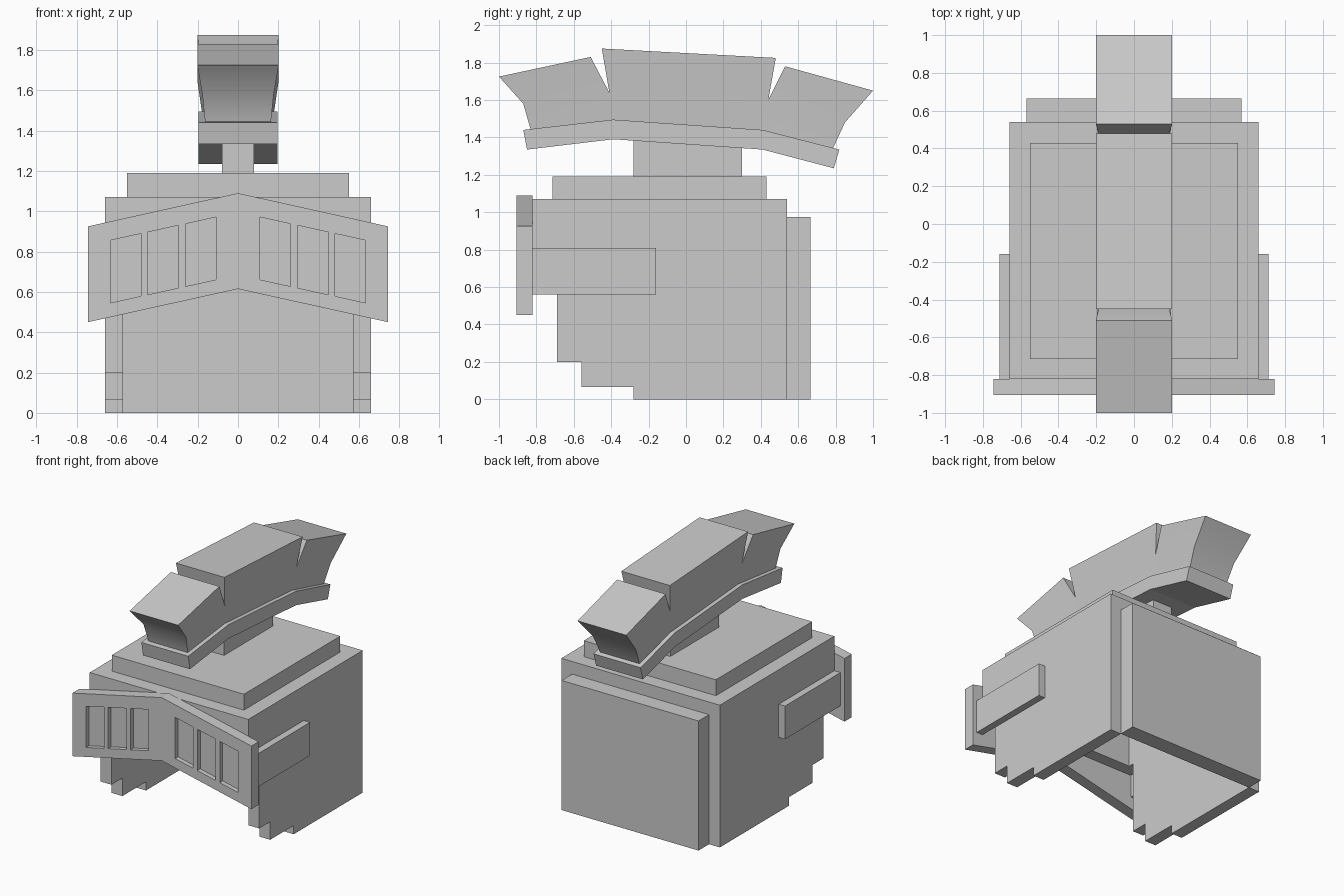
import bpy, bmesh
from mathutils import Vector

if "Cube" in bpy.data.objects:
    bpy.data.objects.remove(bpy.data.objects["Cube"])


def finish(bm, name):
    bmesh.ops.recalc_face_normals(bm, faces=bm.faces[:])
    mesh = bpy.data.meshes.new(name)
    bm.to_mesh(mesh)
    bm.free()
    ob = bpy.data.objects.new(name, mesh)
    bpy.context.collection.objects.link(ob)
    return ob


def add_prism(bm, points, direction):
    face = bm.faces.new([bm.verts.new(p) for p in points])
    ext = bmesh.ops.extrude_face_region(bm, geom=[face], use_keep_orig=True)
    verts = [v for v in ext["geom"] if isinstance(v, bmesh.types.BMVert)]
    bmesh.ops.translate(bm, verts=verts, vec=Vector(direction))


def side_prism(name, yz, x0, x1):
    bm = bmesh.new()
    add_prism(bm, [(x0, y, z) for y, z in yz], (x1 - x0, 0, 0))
    return finish(bm, name)


def box(name, x0, x1, y0, y1, z0, z1):
    return side_prism(name, [(y0, z0), (y1, z0), (y1, z1), (y0, z1)], x0, x1)


# Hollow helmet shell: stepped cheek walls, brow, roof and back plate
cheek = [(0.54, 0), (0.54, 1.07), (-0.82, 1.07), (-0.82, 0.73), (-0.69, 0.73),
         (-0.69, 0.2), (-0.56, 0.2), (-0.56, 0.065), (-0.28, 0.065), (-0.28, 0)]
for side, s in (("left", -1), ("right", 1)):
    side_prism(f"{side}_cheek_wall", cheek, s * 0.57, s * 0.66)
    box(f"{side}_visor_strap", s * 0.66, s * 0.712, -0.82, -0.16, 0.56, 0.81)
box("brow_wall", -0.57, 0.57, -0.82, -0.73, 0.73, 1.07)
box("roof", -0.57, 0.57, -0.73, 0.54, 0.975, 1.07)
box("back_plate", -0.57, 0.57, 0.54, 0.665, 0, 0.975)
box("top_plate", -0.55, 0.55, -0.715, 0.43, 1.07, 1.19)

# Chevron visor with recessed slots
bm = bmesh.new()
outline = [(-0.745, 0.925), (0, 1.09), (0.745, 0.925), (0.745, 0.45), (0, 0.615), (-0.745, 0.45)]
add_prism(bm, [(x, -0.905, z) for x, z in outline], (0, 0.085, 0))
visor = finish(bm, "visor")
bm = bmesh.new()
for s in (-1, 1):
    for a, b in ((0.11, 0.26), (0.295, 0.448), (0.482, 0.632)):
        slot = [(x, c - 0.22 * x) for x, c in ((a, 0.995), (b, 0.995), (b, 0.685), (a, 0.685))]
        add_prism(bm, [(s * x, -0.95, z) for x, z in slot], (0, 0.08, 0))
cutter = finish(bm, "slot_cutter")
cutter.hide_render = True
mod = visor.modifiers.new("slots", "BOOLEAN")
mod.operation = "DIFFERENCE"
mod.solver = "EXACT"
mod.object = cutter
bpy.context.view_layer.objects.active = visor
bpy.ops.object.modifier_apply(modifier=mod.name)
bpy.data.objects.remove(cutter)

# Crest post and curved holder
box("crest_post", -0.08, 0.08, -0.28, 0.30, 1.19, 1.41)
side_prism("crest_holder", [(-0.87, 1.44), (-0.39, 1.495), (0.41, 1.44), (0.82, 1.335),
                            (0.79, 1.235), (0.41, 1.335), (-0.39, 1.39), (-0.85, 1.335)], -0.195, 0.195)

# Flared crest in three tufts; each station is (bottom, middle, top) in y, z
crest_widths = (0.163, 0.177, 0.202)


def tuft(name, start, end):
    bm = bmesh.new()
    rings = []
    for station in (start, end):
        left = [bm.verts.new((-w, *p)) for w, p in zip(crest_widths, station)]
        right = [bm.verts.new((w, *p)) for w, p in zip(crest_widths, station)]
        rings.append((left, right))
    (l0, r0), (l1, r1) = rings
    for i in range(2):
        for a, b in ((l0, l1), (r0, r1), (l0, r0), (l1, r1)):
            bm.faces.new((a[i], a[i + 1], b[i + 1], b[i]))
    for i in (0, 2):
        bm.faces.new((l0[i], r0[i], r1[i], l1[i]))
    ob = finish(bm, name)
    bpy.ops.object.select_all(action="DESELECT")
    ob.select_set(True)
    bpy.context.view_layer.objects.active = ob
    bpy.ops.object.shade_smooth_by_angle(angle=0.6)


front_root = [(-0.39, 1.49), (-0.41, 1.64)]
back_root = [(0.41, 1.435), (0.44, 1.60)]
tuft("front_tuft", [(-0.83, 1.44), (-0.87, 1.58), (-1.0, 1.725)], front_root + [(-0.51, 1.83)])
tuft("middle_tuft", front_root + [(-0.45, 1.875)], back_root + [(0.48, 1.825)])
tuft("back_tuft", back_root + [(0.53, 1.78)], [(0.785, 1.34), (0.85, 1.48), (1.0, 1.65)])
